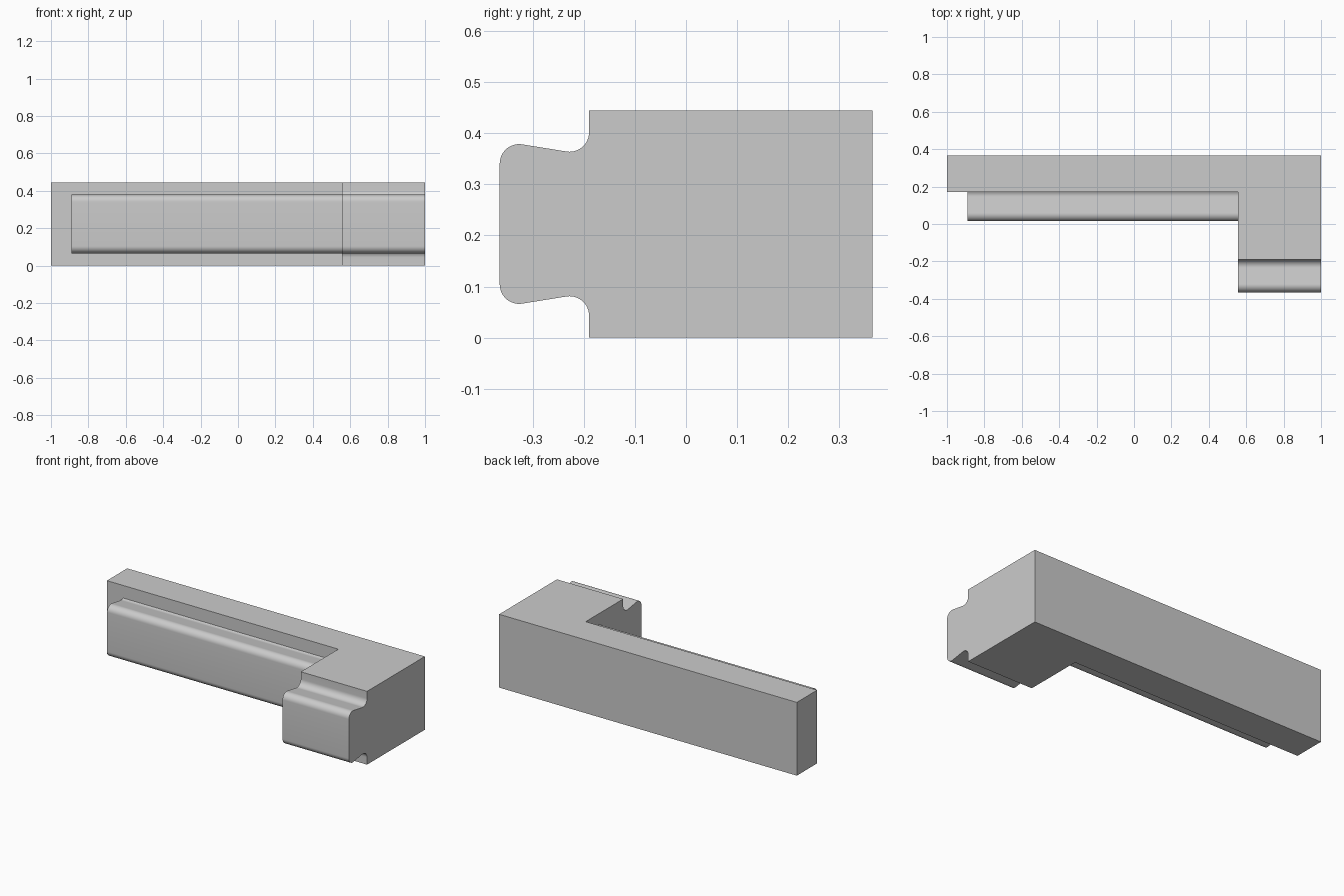
import bpy
import bmesh
from math import radians, cos, sin

if "Cube" in bpy.data.objects:
    bpy.data.objects.remove(bpy.data.objects["Cube"], do_unlink=True)

HEIGHT = 0.445
HALF_DEPTH = 0.365
SHOULDER = -0.19      # y where the tongue meets its body
STEP = 0.555          # x where the thick block begins
RADIUS = 0.038

grey = bpy.data.materials.new("plain grey")
grey.use_nodes = True
grey.diffuse_color = (0.6, 0.6, 0.6, 1)
grey.node_tree.nodes["Principled BSDF"].inputs["Base Color"].default_value = (0.6, 0.6, 0.6, 1)


def arc(y, z, start, end, steps=12):
    angles = [radians(start + (end - start) * i / steps) for i in range(steps + 1)]
    return [(y + RADIUS * cos(a), z + RADIUS * sin(a)) for a in angles]


def tongue_profile(back):
    """Dovetail nose with rounded corners and filleted neck, closed at y = back."""
    upper = arc(-HALF_DEPTH + RADIUS, 0.341, 180, 80)
    upper += arc(SHOULDER - RADIUS, 0.402, 260, 360)
    if back > SHOULDER:
        upper += [(SHOULDER, HEIGHT), (back, HEIGHT)]
    lower = [(y, HEIGHT - z) for y, z in reversed(upper)]
    return upper + lower


def extrude_x(name, profile, x0, x1, shift=0.0):
    bm = bmesh.new()
    face = bm.faces.new([bm.verts.new((x0, y + shift, z)) for y, z in profile])
    result = bmesh.ops.extrude_face_region(bm, geom=[face])
    moved = [v for v in result["geom"] if isinstance(v, bmesh.types.BMVert)]
    bmesh.ops.translate(bm, verts=moved, vec=(x1 - x0, 0, 0))
    bmesh.ops.recalc_face_normals(bm, faces=bm.faces)
    mesh = bpy.data.meshes.new(name)
    bm.to_mesh(mesh)
    bm.free()
    mesh.materials.append(grey)
    obj = bpy.data.objects.new(name, mesh)
    bpy.context.collection.objects.link(obj)
    bpy.ops.object.select_all(action="DESELECT")
    obj.select_set(True)
    bpy.context.view_layer.objects.active = obj
    bpy.ops.object.shade_smooth_by_angle(angle=radians(30))
    return obj


# Thick end block with its own tongue
extrude_x("end_block", tongue_profile(HALF_DEPTH), STEP, 1)

# Long thin rail
rail = [(0.17, 0), (HALF_DEPTH, 0), (HALF_DEPTH, HEIGHT), (0.17, HEIGHT)]
extrude_x("rail", rail, -1, STEP)

# Long tongue, its neck sunk slightly into the rail
extrude_x("rail_tongue", tongue_profile(SHOULDER), -0.89, STEP, shift=0.38)
